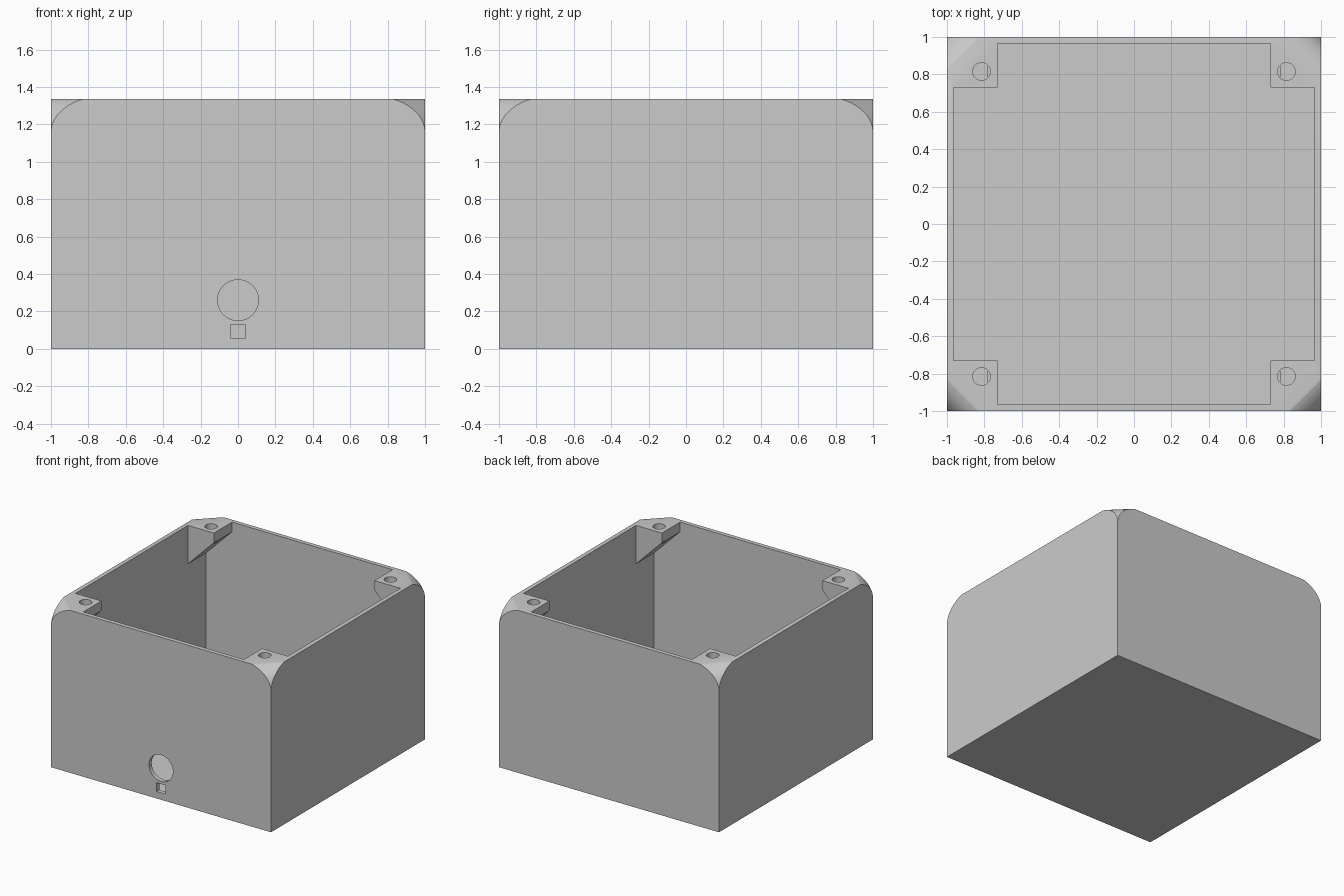
import bpy, bmesh
from math import sqrt, pi, sin, cos
from mathutils import Matrix, Vector

old = bpy.data.objects.get("Cube")
if old:
    bpy.data.objects.remove(old, do_unlink=True)

H = 1.335        # overall height
WALL = 0.035     # wall and floor thickness
INNER = 1 - WALL
POST = 0.73      # inner edge of the corner posts
SIGNS = [(sx, sy) for sx in (-1, 1) for sy in (-1, 1)]

plastic = bpy.data.materials.new("grey_plastic")
plastic.use_nodes = True
grey = (0.6, 0.6, 0.6, 1)
plastic.diffuse_color = grey
plastic.node_tree.nodes["Principled BSDF"].inputs["Base Color"].default_value = grey


def make_object(name, bm):
    bmesh.ops.recalc_face_normals(bm, faces=bm.faces)
    mesh = bpy.data.meshes.new(name)
    bm.to_mesh(mesh)
    bm.free()
    obj = bpy.data.objects.new(name, mesh)
    bpy.context.collection.objects.link(obj)
    mesh.materials.append(plastic)
    return obj


def box(name, low, high):
    low, high = Vector(low), Vector(high)
    bm = bmesh.new()
    bmesh.ops.create_cube(bm, size=1)
    for v in bm.verts:
        v.co = (low + high) / 2 + v.co * (high - low)
    return make_object(name, bm)


def cylinder(name, radius, depth, matrix):
    bm = bmesh.new()
    bmesh.ops.create_cone(bm, cap_ends=True, segments=48, radius1=radius,
                          radius2=radius, depth=depth, matrix=matrix)
    return make_object(name, bm)


def prism(name, points, origin, out, side):
    """Extrude an (outward, z) profile along the side vector."""
    bm = bmesh.new()
    face = bm.faces.new([bm.verts.new(origin + out * s + Vector((0, 0, z)))
                         for s, z in points])
    ext = bmesh.ops.extrude_face_region(bm, geom=[face])
    bmesh.ops.translate(bm, vec=side, verts=[g for g in ext["geom"]
                                             if isinstance(g, bmesh.types.BMVert)])
    return make_object(name, bm)


def cut(target, cutter):
    cutter.hide_render = True
    mod = target.modifiers.new("cut", "BOOLEAN")
    mod.operation = "DIFFERENCE"
    mod.solver = "EXACT"
    mod.object = cutter
    bpy.context.view_layer.objects.active = target
    bpy.ops.object.modifier_apply(modifier=mod.name)
    bpy.data.objects.remove(cutter, do_unlink=True)


# Outer box
body = box("enclosure_body", (-1, -1, 0), (1, 1, H))

# Hollow, leaving corner posts with sloping undersides
pocket = box("pocket", (-INNER, -INNER, WALL), (INNER, INNER, H + 0.2))
lip = H - 0.08
post_profile = [(POST, lip), (POST, H + 0.4), (1.1, H + 0.4), (1.1, lip - 1.1 + POST)]
for sx, sy in SIGNS:
    cut(pocket, prism("post", post_profile, Vector((0, sy * POST, 0)),
                      Vector((sx, 0, 0)), Vector((0, sy * 0.4, 0))))
cut(body, pocket)

# Rounded top corners, curved along the diagonals
R, Z0, S = 0.192, 1.157, sqrt(2)
steps = 20
round_profile = [(S - R + R * cos(a), Z0 + R * sin(a))
                 for a in (pi / 2 * i / steps for i in range(steps + 1))]
round_profile += [(S - R, H + 0.2), (S + 0.2, H + 0.2), (S + 0.2, Z0)]
for sx, sy in SIGNS:
    out = Vector((sx, sy, 0)).normalized()
    side = Vector((-out.y, out.x, 0))
    cut(body, prism("corner_round", round_profile, side * -0.5, out, side))

# Screw holes in the posts
for sx, sy in SIGNS:
    cut(body, cylinder("screw_hole", 0.047, 0.26,
                       Matrix.Translation((sx * 0.815, sy * 0.815, H))))

# Round port and square port in the front wall
cut(body, cylinder("round_port", 0.109, 0.2, Matrix.Translation((0, -1, 0.26))
                   @ Matrix.Rotation(pi / 2, 4, "X")))
cut(body, box("square_port", (-0.04, -1.1, 0.057), (0.04, -0.9, 0.13)))

bpy.ops.object.select_all(action="DESELECT")
body.select_set(True)
bpy.context.view_layer.objects.active = body
bpy.ops.object.shade_smooth_by_angle(angle=pi / 6)
